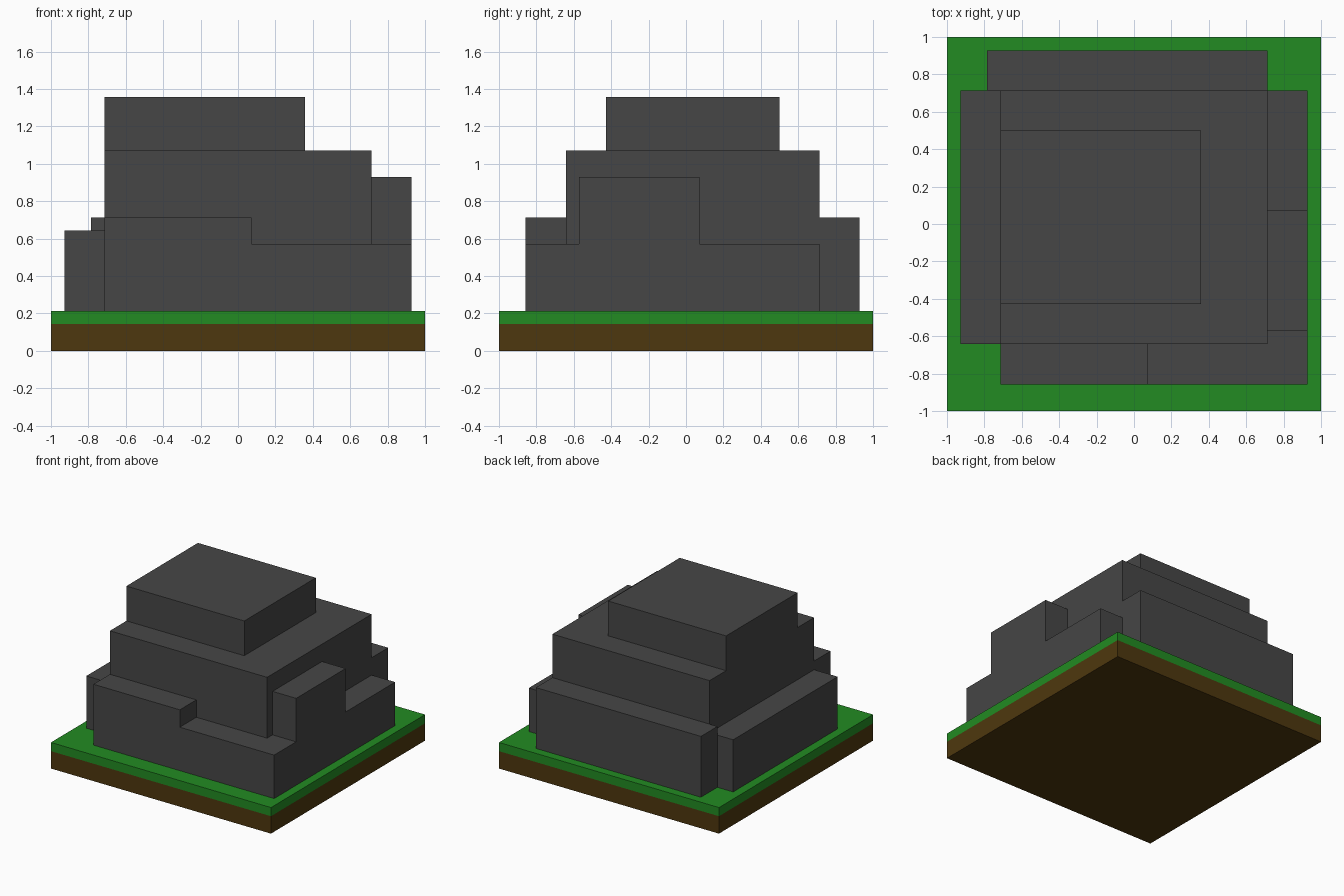
import bpy, bmesh
from mathutils import Vector

if "Cube" in bpy.data.objects:
    bpy.data.objects.remove(bpy.data.objects["Cube"])

U = 1 / 14  # block grid: the base is 28 units wide


def material(name, rgb):
    m = bpy.data.materials.new(name)
    m.diffuse_color = (*rgb, 1)
    m.use_nodes = True
    m.node_tree.nodes["Principled BSDF"].inputs["Base Color"].default_value = m.diffuse_color
    return m


STONE = material("dark grey stone", (0.061, 0.061, 0.061))
GRASS = material("green grass", (0.016, 0.258, 0.016))
DIRT = material("brown dirt", (0.076, 0.039, 0.0044))


def extrude_profile(name, points, direction, mat):
    """Flat outline in grid units, extruded along a direction."""
    bm = bmesh.new()
    face = bm.faces.new([bm.verts.new(Vector(p) * U) for p in points])
    ext = bmesh.ops.extrude_face_region(bm, geom=[face])["geom"]
    verts = [g for g in ext if isinstance(g, bmesh.types.BMVert)]
    bmesh.ops.translate(bm, verts=verts, vec=Vector(direction) * U)
    bmesh.ops.recalc_face_normals(bm, faces=bm.faces)
    mesh = bpy.data.meshes.new(name)
    bm.to_mesh(mesh)
    bm.free()
    mesh.materials.append(mat)
    obj = bpy.data.objects.new(name, mesh)
    bpy.context.collection.objects.link(obj)


def block(name, x, y, z, mat):
    outline = [(x[0], y[0], z[0]), (x[1], y[0], z[0]),
               (x[1], y[1], z[0]), (x[0], y[1], z[0])]
    extrude_profile(name, outline, (0, 0, z[1] - z[0]), mat)


# Ground slab
block("dirt_base", (-14, 14), (-14, 14), (0, 2), DIRT)
block("grass_layer", (-14, 14), (-14, 14), (2, 3), GRASS)

# Rock core and plain ledges
block("rock_core", (-10, 10), (-9, 10), (3, 15), STONE)
block("rock_top", (-10, 5), (-6, 7), (15, 19), STONE)
block("left_ledge", (-13, -10), (-9, 10), (3, 9), STONE)
block("back_ledge", (-11, 10), (10, 13), (3, 10), STONE)

# Stepped ledges: front has a raised left half, right has a tall middle
front = [(-10, 3), (10, 3), (10, 8), (1, 8), (1, 10), (-10, 10)]
extrude_profile("front_ledge", [(x, -12, z) for x, z in front], (0, 3, 0), STONE)
right = [(-12, 3), (10, 3), (10, 8), (1, 8), (1, 13), (-8, 13), (-8, 8), (-12, 8)]
extrude_profile("right_ledge", [(10, y, z) for y, z in right], (3, 0, 0), STONE)
